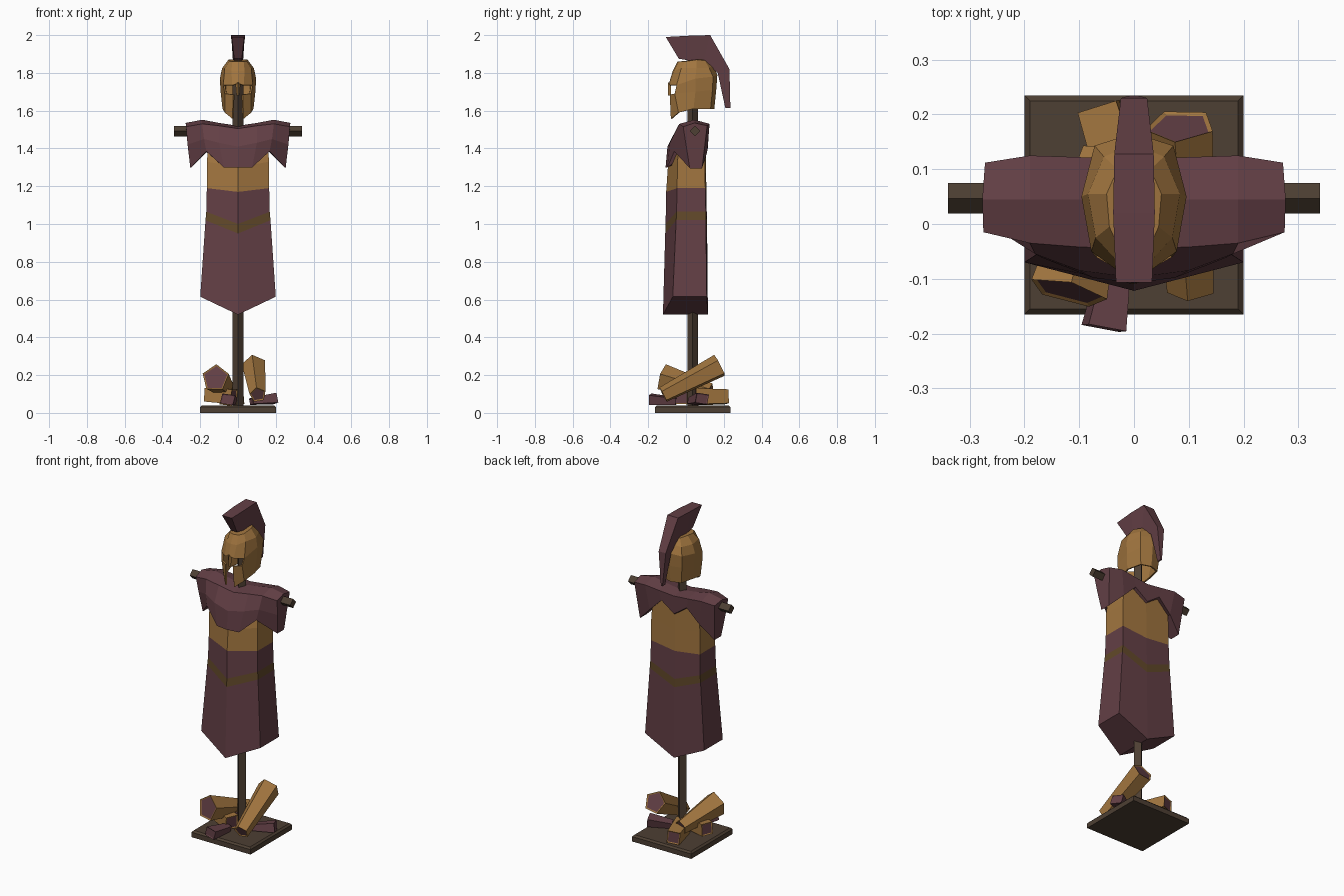
import bpy, bmesh, math
from mathutils import Vector

if "Cube" in bpy.data.objects:
    bpy.data.objects.remove(bpy.data.objects["Cube"])


def mat(name, rgb):
    m = bpy.data.materials.new(name)
    m.diffuse_color = (*rgb, 1)
    m.use_nodes = True
    m.node_tree.nodes["Principled BSDF"].inputs["Base Color"].default_value = m.diffuse_color
    return m


PURPLE = mat("purple_cloth", (0.125, 0.05, 0.06))
GOLD = mat("bronze", (0.36, 0.18, 0.05))
WOOD = mat("dark_wood", (0.075, 0.05, 0.033))
BELT = mat("dull_bronze", (0.12, 0.065, 0.022))


def finish(name, bm, mats, recalc=True):
    if recalc:
        bmesh.ops.recalc_face_normals(bm, faces=bm.faces)
    me = bpy.data.meshes.new(name)
    bm.to_mesh(me)
    bm.free()
    for m in mats:
        me.materials.append(m)
    ob = bpy.data.objects.new(name, me)
    bpy.context.collection.objects.link(ob)
    return ob


def loft(name, rings, mats, bands=None, split_caps=False):
    """Skin a list of closed rings; bands gives a material index per strip."""
    bm = bmesh.new()
    vs = [[bm.verts.new(p) for p in r] for r in rings]
    n = len(vs[0])
    for i in range(len(vs) - 1):
        for j in range(n):
            k = (j + 1) % n
            f = bm.faces.new((vs[i][j], vs[i][k], vs[i + 1][k], vs[i + 1][j]))
            f.material_index = bands[i] if bands else 0
    for r in (vs[0], vs[-1]):
        if split_caps:
            bm.faces.new(r[:4])
            bm.faces.new([r[0]] + r[3:])
        else:
            bm.faces.new(r)
    return finish(name, bm, mats)


def tube(name, a, b, ra, rb, sides=4, roll=0.0, shell=GOLD, flat=1.0):
    """Tapered armour tube with recessed cloth-coloured ends."""
    a, b = Vector(a), Vector(b)
    d = (b - a).normalized()
    u = d.cross(Vector((0, 0, 1))).normalized()
    w = u.cross(d)
    ob_bm = bmesh.new()
    rings = []
    for c, r in ((a, ra), (b, rb)):
        ring = []
        for i in range(sides):
            t = roll + 2 * math.pi * i / sides
            ring.append(ob_bm.verts.new(c + u * r * math.cos(t) + w * r * flat * math.sin(t)))
        rings.append(ring)
    for j in range(sides):
        k = (j + 1) % sides
        ob_bm.faces.new((rings[0][j], rings[0][k], rings[1][k], rings[1][j]))
    caps = [ob_bm.faces.new(r) for r in rings]
    bmesh.ops.recalc_face_normals(ob_bm, faces=ob_bm.faces)
    for f in caps:
        bmesh.ops.inset_individual(ob_bm, faces=[f], thickness=0.009, depth=0)
        bmesh.ops.translate(ob_bm, verts=f.verts, vec=-f.normal * 0.004)
        f.material_index = 1
    return finish(name, ob_bm, [shell, PURPLE])


def square(x, y0, y1, z):
    return [(-x, y0, z), (x, y0, z), (x, y1, z), (-x, y1, z)]


# Base plate with a bevelled rim
loft("base", [square(.2, -.165, .235, 0), square(.2, -.165, .235, .03),
              square(.19, -.155, .225, .04)], [WOOD])

# Stand: diamond-section pole and crossbar
R = .028
loft("pole", [[(-R, .035, z), (0, .035 - R, z), (R, .035, z), (0, .035 + R, z)]
              for z in (.03, 1.84)], [WOOD])
loft("crossbar", [[(x, .047 - R, 1.492), (x, .047, 1.492 - R), (x, .047 + R, 1.492), (x, .047, 1.492 + R)]
                  for x in (-.34, .34)], [WOOD])

# Tunic: half width, front centre y, front side y, back side y, back centre y, centre z, side z
rows = [(.2, -.122, -.07, .11, .116, .52, .615),
        (.172, -.11, -.052, .105, .112, .95, 1.02),
        (.168, -.108, -.05, .105, .111, 1.0, 1.065),
        (.165, -.105, -.047, .102, .108, 1.17, 1.19),
        (.165, -.096, -.045, .1, .106, 1.30, 1.33),
        (.15, -.05, -.03, .1, .104, 1.485, 1.48)]
loft("tunic", [[(0, fc, zc), (x, fs, zs), (x, bs, zs), (0, bc, zc), (-x, bs, zs), (-x, fs, zs)]
               for x, fc, fs, bs, bc, zc, zs in rows],
     [PURPLE, BELT, GOLD], bands=[0, 1, 0, 2, 2], split_caps=True)

# Shoulder cape: cross-sections from the centre out to the sleeve end
half = [
    [(0, -.108, 1.30), (0, -.098, 1.41), (0, -.045, 1.505), (0, .045, 1.52), (0, .118, 1.51), (0, .116, 1.40)],
    [(.075, -.098, 1.30), (.1, -.085, 1.43), (.1, -.042, 1.52), (.1, .045, 1.535), (.1, .122, 1.52), (.085, .116, 1.46)],
    [(.167, -.062, 1.385), (.18, -.055, 1.45), (.19, -.035, 1.53), (.19, .045, 1.552), (.19, .125, 1.53), (.167, .112, 1.38)],
    [(.252, .02, 1.295), (.267, 0, 1.42), (.275, -.015, 1.515), (.277, .045, 1.535), (.272, .112, 1.52), (.252, .085, 1.295)],
]
left = [[(-x, y, z) for x, y, z in s] for s in reversed(half[1:])]
loft("shoulder_cape", left + half, [PURPLE])

# Helmet: right half as rows of points front to back, with the face opening left out
rows = [
    [(0, -.09, 1.56), (.03, -.08, 1.557), (.07, -.04, 1.59), (.082, .04, 1.61), (.06, .13, 1.61), (0, .15, 1.61)],
    [(0, -.09, 1.69), (.025, -.086, 1.685), (.07, -.06, 1.69), (.092, .05, 1.70), (.07, .14, 1.71), (0, .16, 1.71)],
    [(0, -.09, 1.745), (.03, -.085, 1.735), (.078, -.05, 1.735), (.096, .05, 1.77), (.072, .143, 1.78), (0, .166, 1.79)],
    [(0, -.07, 1.81), (.035, -.063, 1.81), (.07, -.025, 1.825), (.084, .055, 1.825), (.055, .123, 1.825), (0, .145, 1.84)],
    [(0, -.045, 1.86), (.03, -.038, 1.86), (.045, -.005, 1.86), (.05, .055, 1.87), (.03, .1, 1.865), (0, .11, 1.87)],
]
bm = bmesh.new()
vs = [[bm.verts.new(p) for p in r] for r in rows]
for r in range(4):
    for c in range(5):
        if (r, c) not in ((0, 0), (1, 0), (1, 1)):
            bm.faces.new((vs[r][c], vs[r][c + 1], vs[r + 1][c + 1], vs[r + 1][c]))
bm.faces.new(vs[4])
bmesh.ops.delete(bm, geom=[v for v in bm.verts if not v.link_faces], context='VERTS')
helmet = finish("helmet", bm, [GOLD], recalc=False)
mir = helmet.modifiers.new("mirror", 'MIRROR')
mir.merge_threshold = 0.001
sol = helmet.modifiers.new("thickness", 'SOLIDIFY')
sol.thickness = 0.01
sol.offset = -1

# Nose guard
loft("nose_guard", [[(-w, y + .015, z), (0, y, z), (w, y + .015, z)]
                    for w, y, z in ((.008, -.094, 1.68), (.014, -.094, 1.75))], [GOLD])

# Crest: outer edge and inner edge as (half width, y, z)
crest = [((.033, -.107, 1.99), (.02, -.038, 1.875)),
         ((.038, .02, 1.997), (.022, .02, 1.865)),
         ((.036, .128, 2.0), (.022, .095, 1.86)),
         ((.024, .23, 1.82), (.018, .168, 1.80)),
         ((.005, .235, 1.615), (.005, .208, 1.615))]
loft("crest", [[(-a, y, z), (a, y, z), (b, v, w), (-b, v, w)]
               for (a, y, z), (b, v, w) in crest], [PURPLE])

# Armour pieces piled on the base
tube("left_greave", (-.12, -.125, .185), (-.055, .13, .115), .075, .042, 5, .3)
tube("right_greave", (.105, -.12, .095), (.085, .18, .25), .045, .066, 5, .5)
tube("back_bracer", (-.065, .215, .085), (-.01, .04, .085), .052, .06, 4, .7)
tube("side_bracer", (-.165, .03, .095), (-.02, -.03, .085), .05, .055, 4, .8)

# Cloth-lined foot guards lying at the front and right
tube("front_foot_guard", (-.055, -.19, .072), (-.03, -.05, .062), .05, .032, 4, .6, PURPLE, .75)
tube("side_foot_guard", (.195, .085, .076), (.07, .03, .062), .05, .032, 4, .6, PURPLE, .75)
